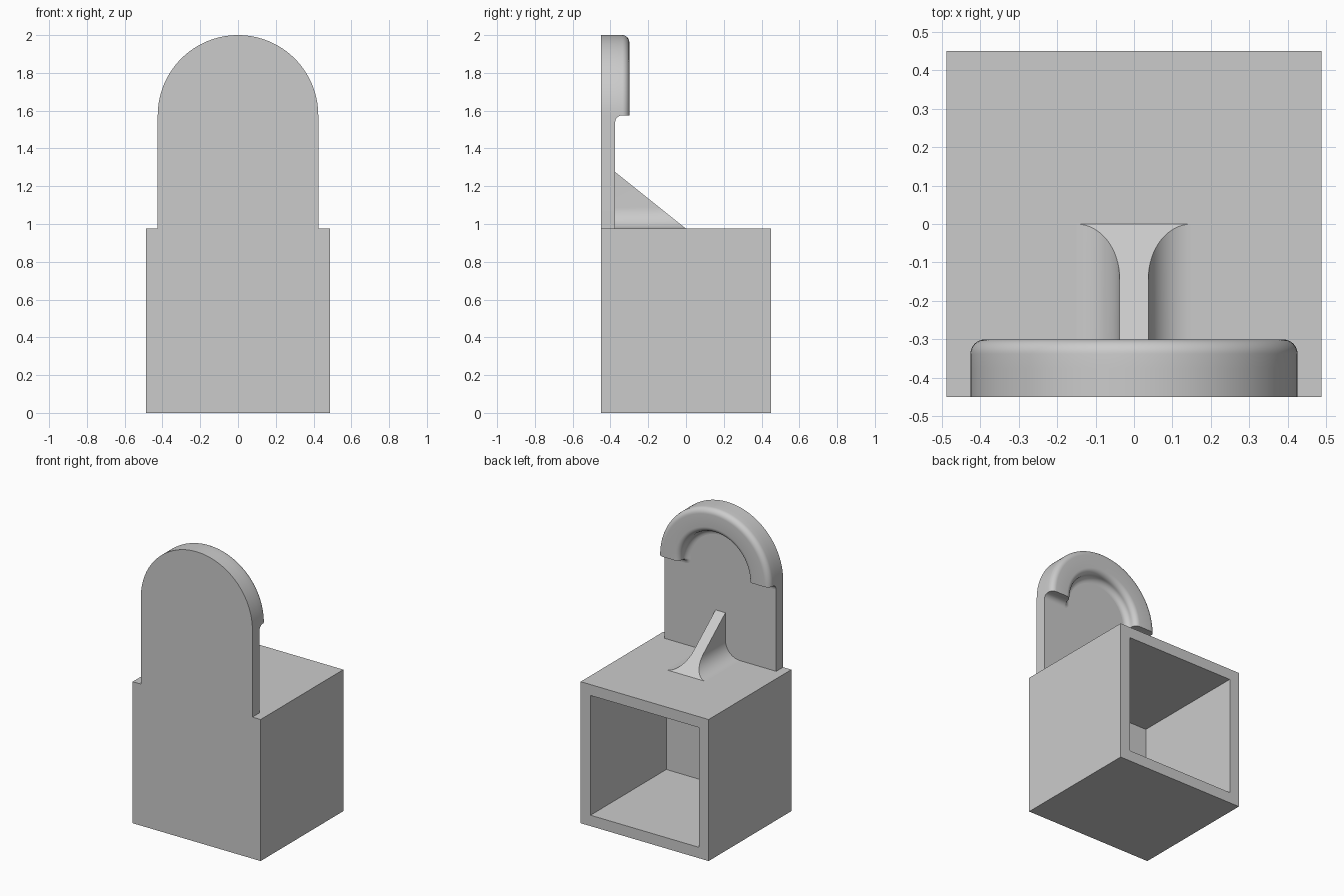
import bpy
import bmesh
from math import pi, sin, cos

cube = bpy.data.objects.get("Cube")
if cube:
    bpy.data.objects.remove(cube, do_unlink=True)

grey = bpy.data.materials.new("plain_grey")
grey.use_nodes = True
COLOUR = (0.6, 0.6, 0.6, 1)
grey.diffuse_color = COLOUR
grey.node_tree.nodes["Principled BSDF"].inputs["Base Color"].default_value = COLOUR

# Shared dimensions
T = 0.075                # wall and plate thickness
R = T / 2                # small fillet radius
FRONT, BACK = -0.45, 0.45
PLATE = FRONT + T        # back surface of the plate
HALF, TOP = 0.4875, 0.975
ARCH, ARCH_Z = 0.425, 1.575
INNER = 0.2625           # inner wall radius of the rim


def loft(name, sections):
    """Join equal-length closed sections with quads and cap both ends."""
    bm = bmesh.new()
    rings = [[bm.verts.new(p) for p in s] for s in sections]
    n = len(rings[0])
    for a, b in zip(rings, rings[1:]):
        for i in range(n):
            j = (i + 1) % n
            bm.faces.new((a[i], a[j], b[j], b[i]))
    bm.faces.new(rings[0])
    bm.faces.new(rings[-1][::-1])
    bmesh.ops.remove_doubles(bm, verts=bm.verts, dist=1e-5)
    bmesh.ops.recalc_face_normals(bm, faces=bm.faces)
    mesh = bpy.data.meshes.new(name)
    bm.to_mesh(mesh)
    bm.free()
    mesh.materials.append(grey)
    obj = bpy.data.objects.new(name, mesh)
    bpy.context.collection.objects.link(obj)
    bpy.ops.object.select_all(action='DESELECT')
    obj.select_set(True)
    bpy.context.view_layer.objects.active = obj
    bpy.ops.object.shade_smooth_by_angle(angle=pi / 6)
    return obj


def arc(cx, cy, r, start, end, n=8):
    return [(cx + r * cos(a), cy + r * sin(a))
            for a in (start + (end - start) * i / n for i in range(n + 1))]


def turned(profile, cx, angle, side=1):
    """Place a (radius, y) profile around the y axis line through (cx, ARCH_Z)."""
    return [(side * (cx + r * cos(angle)), y, ARCH_Z + r * sin(angle))
            for r, y in profile]


# Box open at the back
def square(y, half):
    mid = TOP / 2
    return [(x * half, y, mid + z * half)
            for x, z in ((-1, -1), (1, -1), (1, 1), (-1, 1))]


loft("open_box", [square(FRONT, HALF), square(BACK, HALF),
                  square(BACK, HALF - T), square(PLATE, HALF - T)])

# Upright plate with a round top
outline = [(-ARCH, TOP), (ARCH, TOP)] + arc(0, ARCH_Z, ARCH, 0, pi, 64)
loft("back_plate", [[(x, y, z) for x, z in outline] for y in (FRONT, PLATE)])

# Half-round rim with rounded edges and a fillet at its inner foot
mid_y = PLATE + R
rim = (arc(INNER - R, mid_y, R, -pi / 2, 0)
       + arc(INNER + R, mid_y, R, pi, pi / 2)[1:]
       + arc(ARCH - R, mid_y, R, pi / 2, 0)
       + [(ARCH, PLATE)])
loft("arched_rim", [turned(rim, 0, pi * i / 64) for i in range(65)])

# Fillets below the two rim ends, wrapping round the inner corners
fillet = [(0, PLATE)] + arc(R, mid_y, R, -pi / 2, -pi)
for side, label in ((1, "left"), (-1, "right")):
    sections = [turned(fillet, ARCH, 1.5 * pi, side)]
    sections += [turned(fillet, INNER, 1.5 * pi - pi / 2 * i / 8, side)
                 for i in range(9)]
    loft(label + "_rim_end_fillet", sections)

# Sloping rib that flares out onto the box top
WEB, FLARE, RIB_H, RUN = 0.0375, 0.1125, 0.3, 1.25
half_rib = arc(WEB + FLARE, FLARE, FLARE, -pi / 2, -pi, 16) + [(WEB, RIB_H)]
section = half_rib + [(-x, h) for x, h in reversed(half_rib)]
loft("support_rib", [[(x, PLATE, TOP + h) for x, h in section],
                     [(x, -RUN * h, TOP + h) for x, h in section]])
